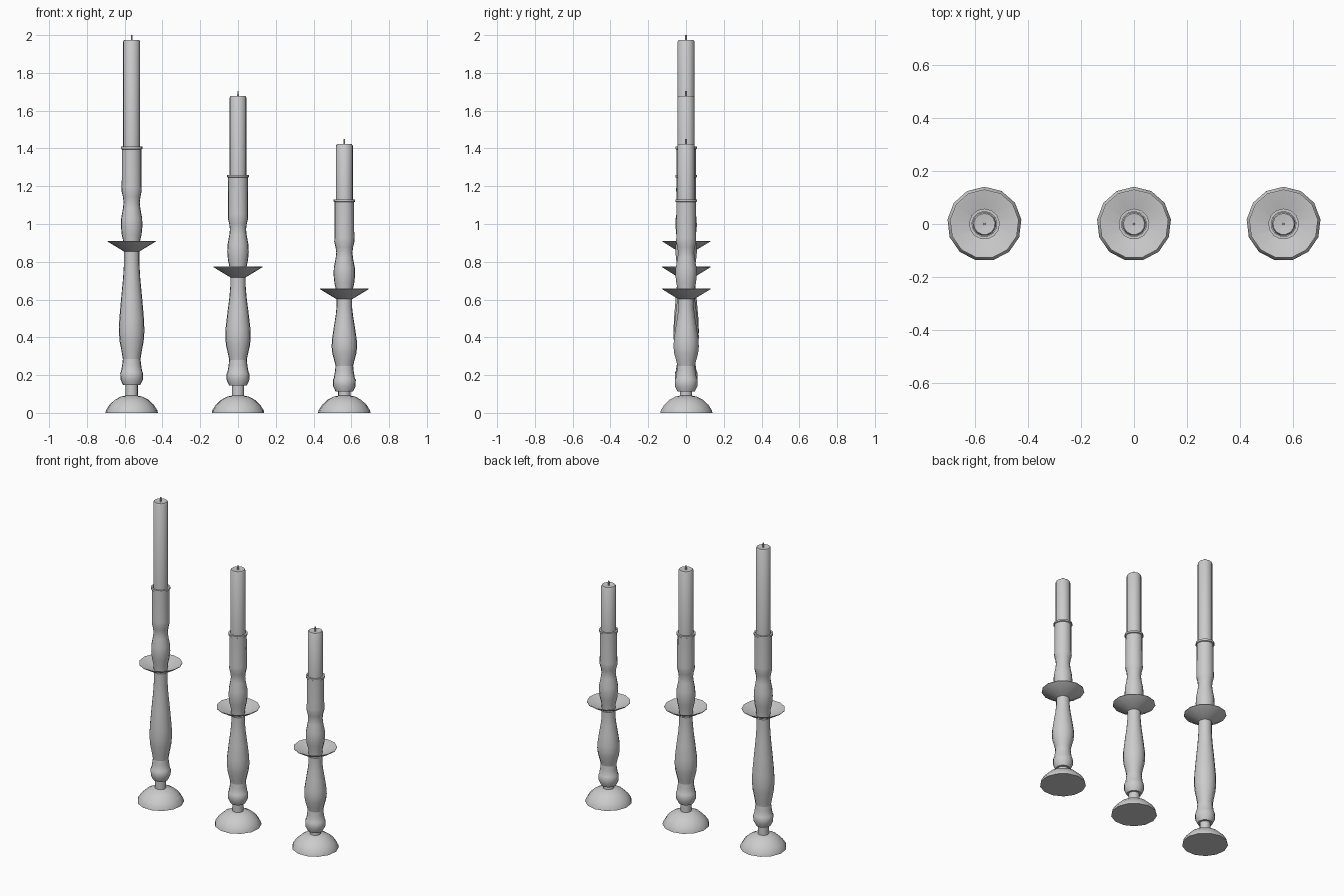
import bpy, bmesh
from math import cos, sin, pi, radians

if "Cube" in bpy.data.objects:
    bpy.data.objects.remove(bpy.data.objects["Cube"])

SIDES = 13


def lathe(name, profile, x, sides=SIDES):
    """Revolve (radius, height) points about a vertical axis, capping open ends."""
    bm = bmesh.new()
    rings = []
    for r, z in profile:
        rings.append([bm.verts.new((r * cos(pi / 2 + 2 * pi * i / sides),
                                    r * sin(pi / 2 + 2 * pi * i / sides), z))
                      for i in range(sides)])
    for a, b in zip(rings, rings[1:]):
        for i in range(sides):
            j = (i + 1) % sides
            bm.faces.new((a[i], a[j], b[j], b[i]))
    bm.faces.new(rings[0][::-1])
    bm.faces.new(rings[-1])
    me = bpy.data.meshes.new(name)
    bm.to_mesh(me)
    bm.free()
    me.shade_smooth()
    me.set_sharp_from_angle(angle=radians(40))
    ob = bpy.data.objects.new(name, me)
    ob.location.x = x
    bpy.context.collection.objects.link(ob)
    return ob


def candlestick(size, x, neck, tray, rim, bulge, wax_top):
    # domed foot and short neck
    lathe(size + "_foot", [(0.14, 0), (0.137, 0.014), (0.118, 0.043), (0.09, 0.069),
                           (0.058, 0.086), (0.033, 0.091), (0.033, neck + 0.005)], x)

    # turned knob
    knob = neck + 0.113
    lathe(size + "_knob", [(0.033, neck - 0.028), (0.046, neck - 0.024), (0.06, neck + 0.005),
                           (0.061, neck + 0.04), (0.056, neck + 0.048), (0.05, neck + 0.085),
                           (0.047, knob)][1:], x)

    # baluster: long vase shape from knob to tray
    low, high = bulge - knob, tray - bulge
    lathe(size + "_baluster", [(0.047, knob), (0.053, knob + 0.25 * low),
                               (0.064, knob + 0.65 * low), (0.068, bulge),
                               (0.066, bulge + 0.15 * high), (0.056, bulge + 0.42 * high),
                               (0.046, bulge + 0.66 * high), (0.041, bulge + 0.85 * high),
                               (0.041, tray + 0.01)], x)

    # flared drip tray
    lathe(size + "_drip_tray", [(0.042, tray), (0.13, tray + 0.053), (0.13, tray + 0.056),
                                (0.124, tray + 0.056), (0.042, tray + 0.014)], x)

    # upper bulb and candle cup with a lip
    k = (rim - tray) / 0.555
    cup = [(0.041, 0.005), (0.044, 0.05), (0.053, 0.09), (0.0575, 0.135), (0.056, 0.175),
           (0.046, 0.23), (0.043, 0.26), (0.047, 0.29), (0.054, 0.32), (0.053, 0.34),
           (0.052, 0.54), (0.058, 0.543), (0.058, 0.555), (0.047, 0.555), (0.047, 0.535)]
    lathe(size + "_candle_cup", [(r, tray + z * k) for r, z in cup], x)

    # candle and wick
    lathe(size + "_candle", [(0.045, rim - 0.025), (0.045, wax_top - 0.008),
                             (0.04, wax_top), (0.01, wax_top - 0.004)], x)
    lathe(size + "_wick", [(0.005, wax_top - 0.006), (0.004, wax_top + 0.026)], x, 6)


candlestick("tall", -0.563, 0.172, 0.855, 1.41, 0.43, 1.974)
candlestick("medium", 0.0, 0.168, 0.718, 1.26, 0.40, 1.677)
candlestick("short", 0.563, 0.136, 0.602, 1.13, 0.35, 1.423)
